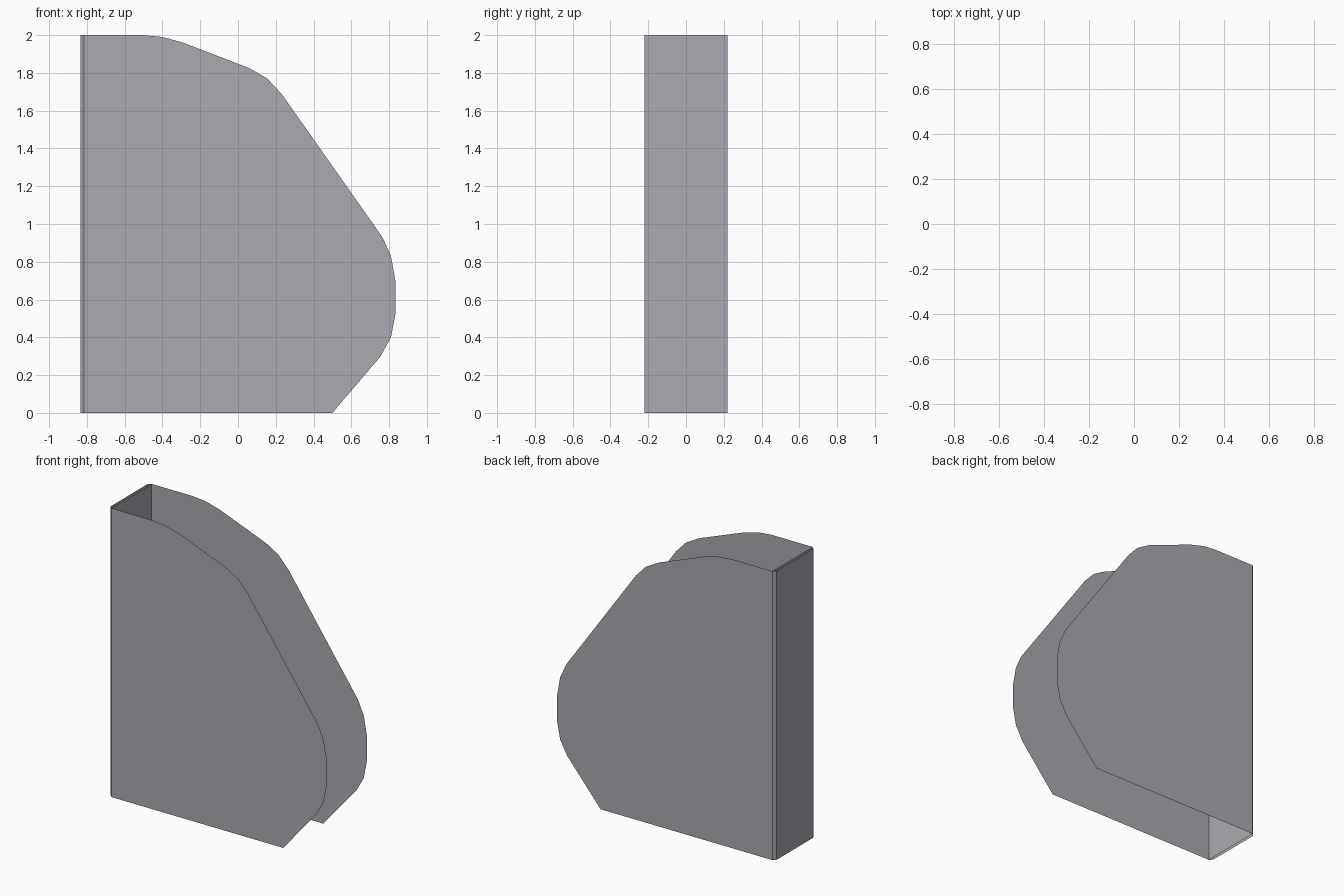
import bpy

if "Cube" in bpy.data.objects:
    bpy.data.objects.remove(bpy.data.objects["Cube"])

# One flat colour for the whole sheet model
grey = bpy.data.materials.new("light_grey")
grey.diffuse_color = (0.40, 0.40, 0.44, 1.0)
grey.use_nodes = True
grey.node_tree.nodes["Principled BSDF"].inputs["Base Color"].default_value = grey.diffuse_color

HEIGHT = 2.0
HALF_W = 0.22      # half the distance between the side plates
BACK = -0.835      # outer face of the spine
CH = 0.02          # corner chamfer


def make(name, verts, faces):
    mesh = bpy.data.meshes.new(name)
    mesh.from_pydata(verts, [], faces)
    mesh.materials.append(grey)
    obj = bpy.data.objects.new(name, mesh)
    bpy.context.collection.objects.link(obj)
    return obj


def wall(name, path):
    """Vertical open sheet along an (x, y) path."""
    n = len(path)
    verts = [(x, y, z) for z in (0, HEIGHT) for x, y in path]
    make(name, verts, [(i, i + 1, n + i + 1, n + i) for i in range(n - 1)])


# Side plate outline (x, z)
outline = [(BACK + CH, 0), (0.50, 0), (0.755, 0.30), (0.81, 0.40), (0.833, 0.52),
           (0.833, 0.70), (0.81, 0.83), (0.765, 0.93), (0.23, 1.69),
           (0.155, 1.77), (0.06, 1.825), (-0.29, 1.96), (-0.40, 1.99),
           (-0.50, 2.0), (BACK + CH, 2.0)]
n = len(outline)

# Two thin side plates
for name, y, order in (("front_plate", -HALF_W, range(n)),
                       ("back_plate", HALF_W, range(n - 1, -1, -1))):
    make(name, [(x, y, z) for x, z in outline], [tuple(order)])

# Spine with chamfered corners, and its inner lining
wall("spine", [(BACK + CH, HALF_W), (BACK, HALF_W - CH),
               (BACK, CH - HALF_W), (BACK + CH, -HALF_W)])
wall("spine_lining", [(BACK + CH, -HALF_W), (BACK + CH, HALF_W)])
